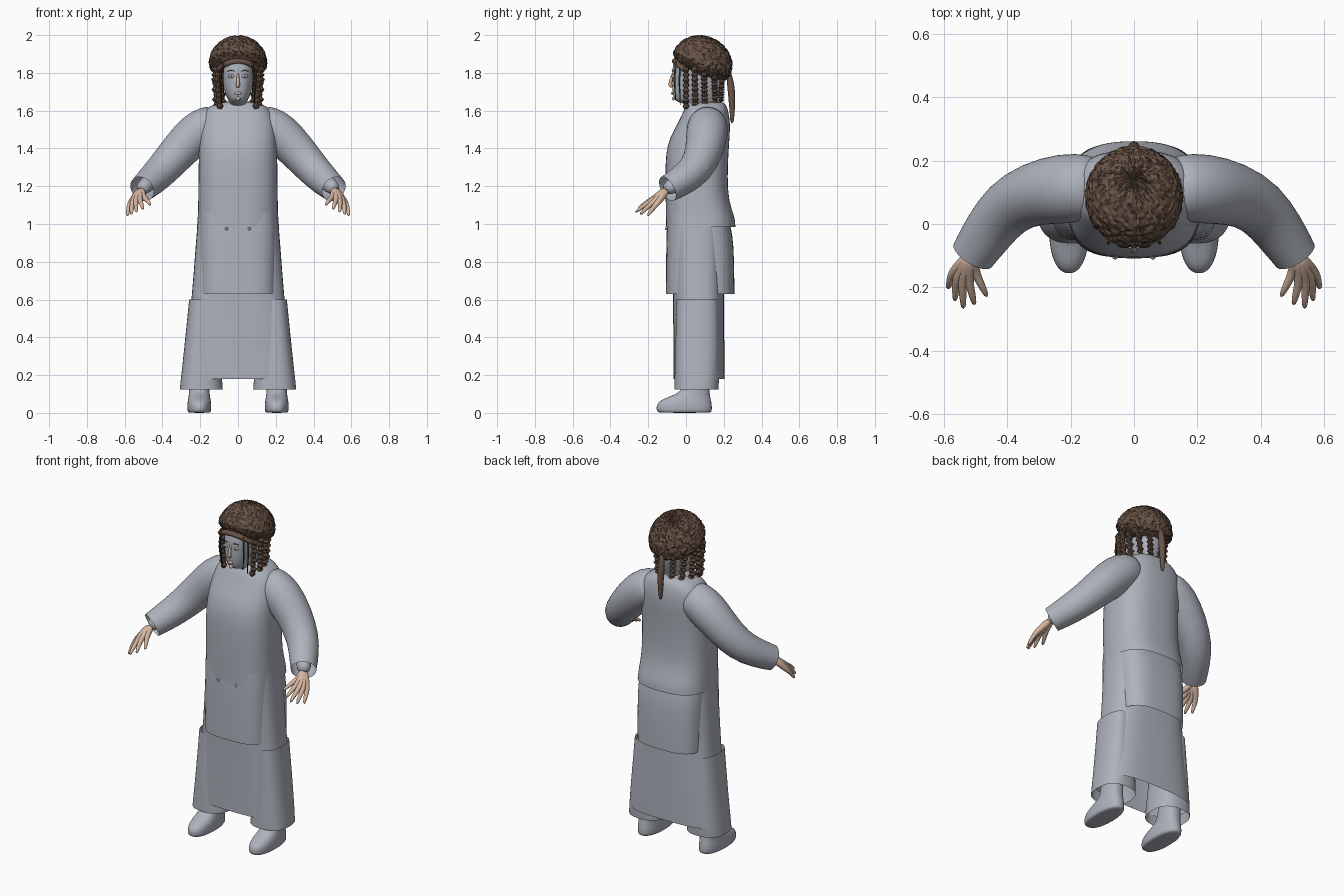
import bpy, bmesh, math, random
from mathutils import Vector, Matrix

random.seed(4)
if "Cube" in bpy.data.objects:
    bpy.data.objects.remove(bpy.data.objects["Cube"], do_unlink=True)


def material(name, rgb):
    m = bpy.data.materials.new(name)
    m.use_nodes = True
    m.diffuse_color = (*rgb, 1)
    m.node_tree.nodes["Principled BSDF"].inputs["Base Color"].default_value = (*rgb, 1)
    return m


CLOTH = material("grey cloth", (0.42, 0.445, 0.50))
SKIN = material("skin", (0.66, 0.46, 0.35))
HAIR = material("brown hair", (0.145, 0.09, 0.062))
DARK = material("dark hair", (0.07, 0.042, 0.03))


def finish(name, bm, mats, smooth=True, mirror=False, subsurf=0):
    bmesh.ops.recalc_face_normals(bm, faces=bm.faces)
    mesh = bpy.data.meshes.new(name)
    bm.to_mesh(mesh)
    bm.free()
    for m in mats:
        mesh.materials.append(m)
    if smooth:
        mesh.shade_smooth()
    ob = bpy.data.objects.new(name, mesh)
    bpy.context.collection.objects.link(ob)
    if mirror:
        ob.modifiers.new("mirror", 'MIRROR').use_mirror_merge = False
    if subsurf:
        mod = ob.modifiers.new("soften", 'SUBSURF')
        mod.levels = mod.render_levels = subsurf
    return ob


def skin_rings(bm, rings, cap_start, cap_end):
    """Bridge a list of point rings with quads."""
    loops = [[bm.verts.new(p) for p in ring] for ring in rings]
    n = len(loops[0])
    for a, b in zip(loops, loops[1:]):
        for i in range(n):
            j = (i + 1) % n
            bm.faces.new((a[i], a[j], b[j], b[i]))
    if cap_start:
        bm.faces.new(loops[0])
    if cap_end:
        bm.faces.new(loops[-1])


def level_ring(z, cx, hx, front, back, power=2.6, n=32):
    """Rounded-box outline at height z."""
    out = []
    for i in range(n):
        a = math.tau * i / n
        c, s = math.cos(a), math.sin(a)
        x = math.copysign(abs(c) ** (2 / power), c) * hx
        y = math.copysign(abs(s) ** (2 / power), s) * (back - front) / 2
        out.append(Vector((cx + x, (front + back) / 2 + y, z)))
    return out


def body(name, rows, mat=CLOTH, cx=0, power=2.6, caps=(False, False), mirror=False):
    bm = bmesh.new()
    skin_rings(bm, [level_ring(z, cx, hx, f, b, power) for z, hx, f, b in rows], *caps)
    return finish(name, bm, [mat], mirror=mirror, subsurf=1)


def add_tube(bm, path, n=10, caps=(True, True)):
    """Round tube through (x, y, z, radius) points."""
    pts = [Vector(p[:3]) for p in path]
    rings = []
    for i, p in enumerate(path):
        d = pts[min(i + 1, len(pts) - 1)] - pts[max(i - 1, 0)]
        side = d.cross(Vector((0, 1, 0.3))).normalized()
        up = side.cross(d).normalized()
        rings.append([pts[i] + (side * math.cos(math.tau * k / n)
                                + up * math.sin(math.tau * k / n)) * p[3]
                      for k in range(n)])
    skin_rings(bm, rings, *caps)


def tube(name, path, mat, n=10, caps=(True, True), mirror=False, subsurf=1):
    bm = bmesh.new()
    add_tube(bm, path, n, caps)
    return finish(name, bm, [mat], mirror=mirror, subsurf=subsurf)


def ball(name, at, size, mat, mirror=False):
    bm = bmesh.new()
    bmesh.ops.create_uvsphere(bm, u_segments=16, v_segments=8, radius=1,
                              matrix=Matrix.Translation(at) @ Matrix.Diagonal((*size, 1)))
    return finish(name, bm, [mat], mirror=mirror)


# Garments: upper tunic, hanging tunic panels, long skirt, wide trousers
body("tunic_top", [
    (0.985, .218, -.106, .262), (1.03, .214, -.107, .262), (1.12, .211, -.108, .225),
    (1.25, .210, -.110, .220), (1.38, .208, -.108, .225), (1.46, .205, -.085, .232),
    (1.54, .200, -.040, .234), (1.59, .185, -.018, .226), (1.625, .150, .000, .216),
    (1.645, .105, .015, .200), (1.648, .060, .040, .170)], caps=(False, True))
body("tunic_panels", [
    (0.63, .207, -.107, .257), (0.66, .208, -.107, .257), (0.80, .209, -.106, .255),
    (0.95, .210, -.104, .250), (1.06, .205, -.098, .215)], power=3.2)
body("skirt", [
    (0.18, .297, -.066, .205), (0.21, .294, -.066, .205), (0.40, .270, -.067, .203),
    (0.63, .243, -.070, .200), (0.85, .228, -.075, .200), (1.04, .212, -.080, .200)],
    power=3.0)
body("trouser_legs", [
    (0.125, .114, -.062, .172), (0.15, .113, -.062, .174), (0.30, .095, -.058, .180),
    (0.60, .065, -.050, .170)], cx=.194, power=2.5, mirror=True)

# Small buttons at the waist
ball("waist_buttons", (.06, -.106, .975), (.008, .006, .008), CLOTH, mirror=True)

# Shoes with ankles
body("shoes", [
    (0.0, .056, -.145, .130), (0.006, .062, -.155, .137), (0.035, .064, -.158, .138),
    (0.06, .062, -.146, .134), (0.08, .058, -.105, .130), (0.10, .055, -.050, .126),
    (0.13, .053, -.012, .124), (0.28, .055, .000, .122)],
    cx=.205, power=2.3, caps=(True, True), mirror=True)

# Sleeves and the narrower inner cuffs
tube("sleeves", [
    (.10, .115, 1.545, .090), (.15, .115, 1.525, .106), (.22, .112, 1.485, .113),
    (.315, .098, 1.385, .101), (.40, .055, 1.287, .091), (.46, -.025, 1.228, .082),
    (.50, -.085, 1.193, .073), (.508, -.098, 1.186, .071)],
    CLOTH, n=24, caps=(True, False), mirror=True)
tube("inner_cuffs", [
    (.44, .01, 1.245, .050), (.49, -.07, 1.203, .042), (.518, -.112, 1.178, .034)],
    CLOTH, n=16, mirror=True)

# Hands: fingers fan out from the wrist and merge into a palm
bm = bmesh.new()
WRIST = (.515, -.10, 1.183)
for knuckle, tip in [((.574, -.155, 1.105), (.587, -.205, 1.040)),
                     ((.560, -.175, 1.112), (.565, -.245, 1.047)),
                     ((.542, -.183, 1.121), (.538, -.270, 1.060)),
                     ((.522, -.178, 1.131), (.502, -.258, 1.075)),
                     ((.500, -.155, 1.142), (.462, -.232, 1.098))]:
    mid = [(a + b) / 2 for a, b in zip(knuckle, tip)]
    palm = [(a + b) / 2 for a, b in zip(WRIST, knuckle)]
    add_tube(bm, [(*WRIST, .022), (*palm, .021), (*knuckle, .0155),
                  (mid[0], mid[1], mid[2] + .006, .0125), (*tip, .008)])
finish("hands", bm, [SKIN], mirror=True, subsurf=1)

# Head and neck
body("head", [
    (1.58, .060, .035, .165), (1.635, .052, .010, .165), (1.645, .042, -.050, .165),
    (1.665, .060, -.068, .170), (1.72, .078, -.073, .190), (1.78, .086, -.074, .205),
    (1.85, .088, -.072, .210), (1.91, .080, -.045, .200)],
    power=2.5, caps=(True, True))

# Face details
tube("nose", [(0, -.070, 1.800, .006), (0, -.079, 1.765, .008), (0, -.086, 1.735, .012),
              (0, -.074, 1.722, .009)], SKIN)
ball("lips", (0, -.072, 1.692), (.020, .008, .008), SKIN)
ball("chin", (0, -.066, 1.664), (.013, .008, .010), SKIN)
ball("eyes", (.036, -.067, 1.782), (.017, .008, .010), CLOTH, mirror=True)
ball("pupils", (.036, -.0735, 1.782), (.005, .003, .005), DARK, mirror=True)
tube("brows", [(.016, -.074, 1.808, .002), (.036, -.073, 1.815, .003),
               (.056, -.067, 1.808, .002)], DARK, mirror=True)

# Hair cap: tilted dome with a rough strand surface
bm = bmesh.new()
bmesh.ops.create_uvsphere(bm, u_segments=84, v_segments=44, radius=1)
for v in bm.verts:
    rough = 1 + random.uniform(-.03, .025)
    v.co = Vector((v.co.x * .154, v.co.y * .163, v.co.z * (.144 if v.co.z > 0 else .07))) * rough
bmesh.ops.transform(bm, verts=bm.verts, matrix=Matrix.Translation((0, .085, 1.85))
                    @ Matrix.Rotation(math.radians(-24), 4, 'X'))
for f in bm.faces:
    f.material_index = int(random.random() < .3)
finish("hair_cap", bm, [HAIR, DARK], smooth=False)

# Rolled hair band over the brow
tube("brow_band", [(-.115, .01, 1.80, .013), (-.085, -.045, 1.845, .016),
                   (0, -.068, 1.872, .016), (.085, -.045, 1.845, .016),
                   (.115, .01, 1.80, .013)], HAIR)


def braid(bm, top, bottom, radius, beads=8):
    """Plait made of alternating thick and thin rings."""
    path = []
    steps = beads * 2
    for i in range(steps + 1):
        p = Vector(top).lerp(Vector(bottom), i / steps)
        p.x += .004 * math.sin(i * math.pi / 2)
        path.append((*p, radius * (1 if i % 2 else .6)))
    add_tube(bm, path, 8)


# Braids beside the face and around the nape
bm = bmesh.new()
for top, bottom, r in [((.112, .000, 1.83), (.098, .000, 1.61), .018),
                       ((.122, .045, 1.83), (.112, .050, 1.62), .020),
                       ((.118, .095, 1.80), (.105, .100, 1.63), .020),
                       ((.095, .150, 1.78), (.080, .155, 1.64), .018),
                       ((.045, .190, 1.76), (.035, .185, 1.65), .017)]:
    braid(bm, top, bottom, r)
finish("braids", bm, [HAIR], smooth=False, mirror=True)

# Loose dark strands along the cheeks
bm = bmesh.new()
for x, y, low in [(.078, -.055, 1.66), (.090, -.030, 1.63)]:
    add_tube(bm, [(x, y, 1.86, .005), (x + .004, y - .006, 1.76, .005),
                  (x - .006, y, low, .002)], 6)
finish("cheek_strands", bm, [DARK], mirror=True)

# Hanging tail at the back
tube("hair_tail", [(0, .222, 1.82, .012), (0, .238, 1.74, .021), (0, .243, 1.66, .019),
                   (0, .245, 1.58, .013), (0, .243, 1.53, .009)], HAIR, n=12)
